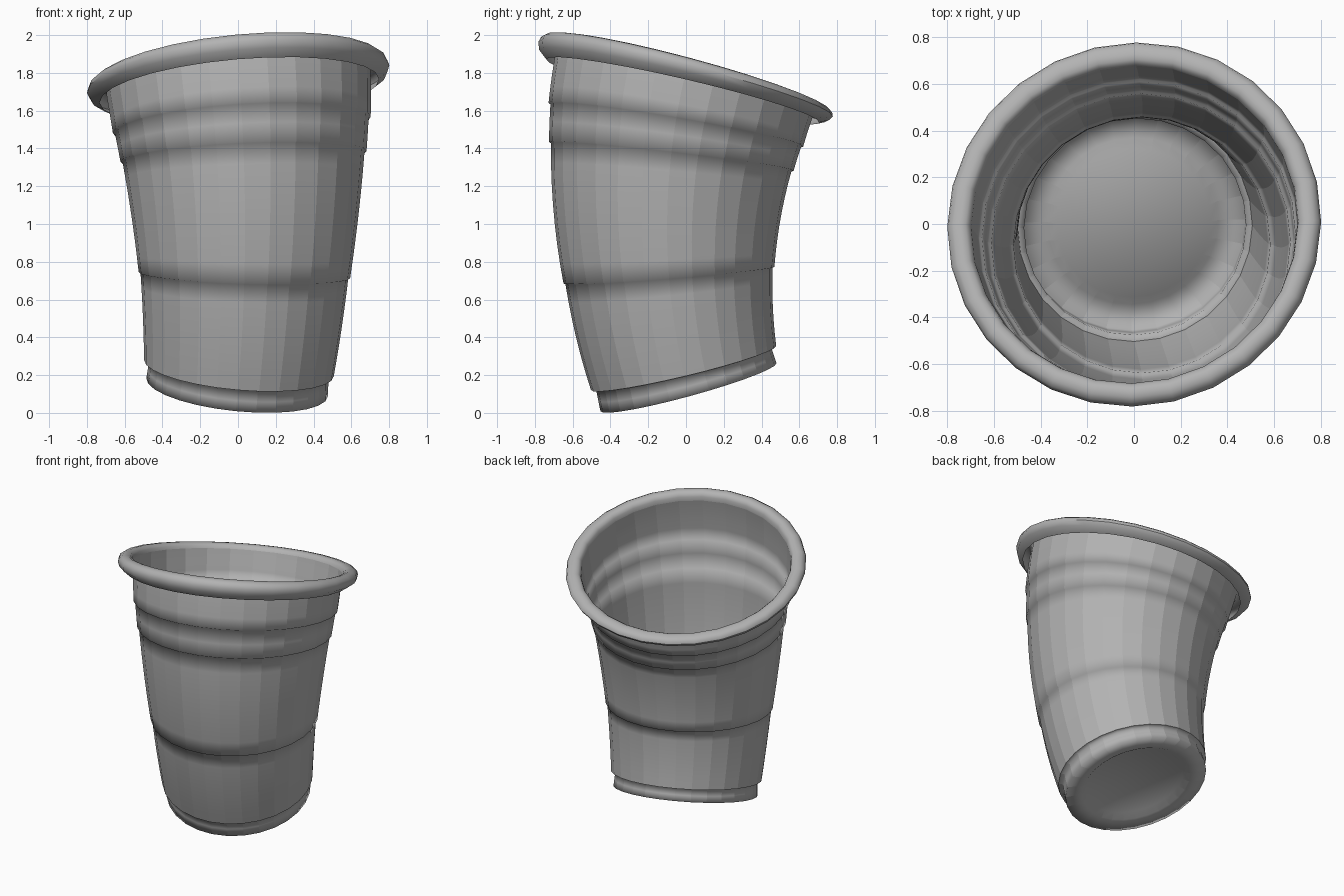
import bpy
import bmesh
from math import sin, cos, tau, radians, ceil
from mathutils import Vector

cube = bpy.data.objects.get("Cube")
if cube:
    bpy.data.objects.remove(cube, do_unlink=True)

SEGMENTS = 28
LENGTH = 1.66                                   # spine length
TILT_START, TILT_END = radians(-16.3), radians(15.3)
RADIUS = LENGTH / (TILT_END - TILT_START)       # bend radius of the spine
LEAN = Vector((-0.35, 0.937, 0)).normalized()   # direction the cup is bent
SIDE = Vector((0, 0, 1)).cross(LEAN)
UP = Vector((0, 0, 1))

grey = bpy.data.materials.new("Grey plastic")
grey.use_nodes = True
grey.diffuse_color = (0.45, 0.45, 0.45, 1)
grey.node_tree.nodes["Principled BSDF"].inputs["Base Color"].default_value = grey.diffuse_color


def bent_point(r, s, angle):
    """Place a point of the straight cup on the curved spine."""
    t = TILT_START + s / RADIUS
    across = LEAN * cos(t) - UP * sin(t)
    centre = LEAN * (RADIUS * (cos(TILT_START) - cos(t)) + 0.014)
    centre = centre + UP * (RADIUS * (sin(t) - sin(TILT_START)) + 0.136)
    a = angle - LEAN.to_2d().angle_signed(Vector((1, 0)))
    return centre + across * (r * cos(a)) + SIDE * (r * sin(a))


def refine(profile, step=0.09):
    """Split long profile segments so that they follow the bend."""
    points = [profile[0]]
    for (r0, s0), (r1, s1) in zip(profile, profile[1:]):
        n = max(1, ceil(abs(s1 - s0) / step))
        points += [(r0 + (r1 - r0) * k / n, s0 + (s1 - s0) * k / n) for k in range(1, n + 1)]
    return points


def revolve(name, profile, cap=False, flip=False, facets=True):
    bm = bmesh.new()
    rings = [[bm.verts.new(bent_point(r, s, tau * k / SEGMENTS)) for k in range(SEGMENTS)]
             for r, s in refine(profile)]
    for low, high in zip(rings, rings[1:]):
        for k in range(SEGMENTS):
            j = (k + 1) % SEGMENTS
            bm.faces.new((low[k], low[j], high[j], high[k]))
    if cap:
        bm.faces.new(rings[0][::-1])
    if flip:
        bmesh.ops.reverse_faces(bm, faces=bm.faces[:])
    for face in bm.faces:
        face.smooth = True
    # Keep facets around the wall, and crisp steps along it
    for edge in bm.edges:
        edge.smooth = edge.calc_face_angle(0) < radians(40)
    if facets:
        for ring, following in zip(rings, rings[1:]):
            for a, b in zip(ring, following):
                bm.edges.get((a, b)).smooth = False
    mesh = bpy.data.meshes.new(name)
    bm.to_mesh(mesh)
    bm.free()
    mesh.materials.append(grey)
    obj = bpy.data.objects.new(name, mesh)
    bpy.context.collection.objects.link(obj)
    return obj


# Foot with a raised round floor panel
revolve("cup_base", [(0.33, 0.028), (0.37, 0), (0.483, 0), (0.477, 0.1), (0.504, 0.105)], cap=True)

# Wall with three shallow outward steps
revolve("cup_wall", [(0.504, 0.105), (0.55, 0.6), (0.56, 0.604), (0.641, 1.23), (0.652, 1.234),
                     (0.673, 1.4), (0.684, 1.404), (0.7, 1.6), (0.702, 1.65)])

# Rolled lip with an open underside
revolve("rolled_rim", [(0.702, 1.65), (0.708, 1.673), (0.722, 1.688), (0.745, 1.695),
                       (0.775, 1.69), (0.796, 1.676), (0.804, 1.652), (0.79, 1.62),
                       (0.742, 1.588)], flip=True, facets=False)
